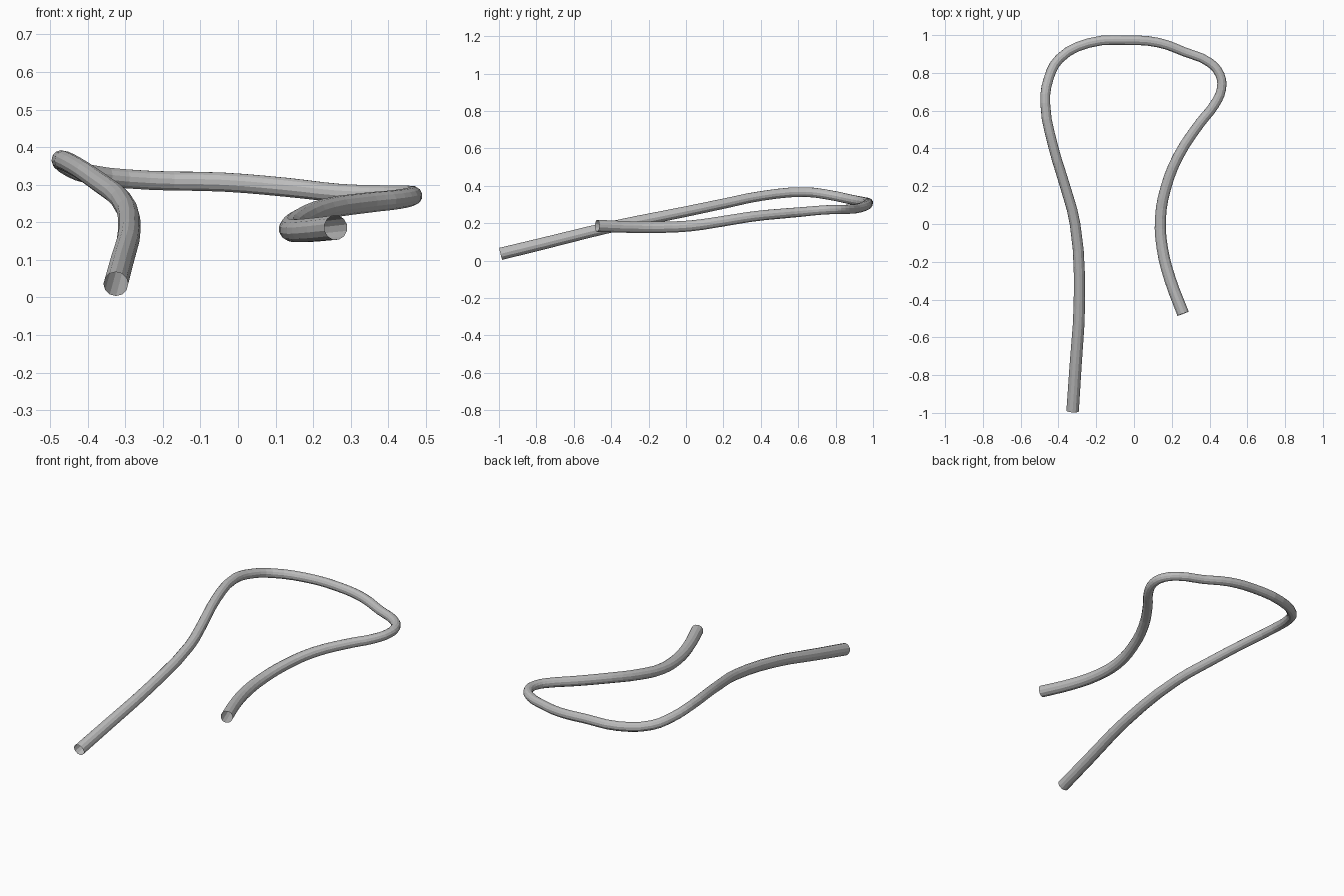
import bpy

# Centreline of the bent tube: x, y, z, radius
path = [
    (-0.325, -0.99, 0.036, 0.033),
    (-0.310, -0.76, 0.092, 0.032),
    (-0.289, -0.40, 0.180, 0.030),
    (-0.312, 0.00, 0.262, 0.028),
    (-0.368, 0.21, 0.306, 0.027),
    (-0.425, 0.40, 0.345, 0.026),
    (-0.470, 0.64, 0.366, 0.026),
    (-0.452, 0.77, 0.350, 0.026),
    (-0.395, 0.875, 0.328, 0.026),
    (-0.240, 0.958, 0.312, 0.026),
    (-0.040, 0.973, 0.307, 0.026),
    (0.130, 0.960, 0.293, 0.026),
    (0.270, 0.910, 0.278, 0.025),
    (0.400, 0.855, 0.274, 0.025),
    (0.455, 0.790, 0.273, 0.025),
    (0.463, 0.715, 0.269, 0.025),
    (0.425, 0.630, 0.261, 0.026),
    (0.350, 0.535, 0.253, 0.027),
    (0.235, 0.360, 0.236, 0.028),
    (0.168, 0.190, 0.209, 0.029),
    (0.140, 0.030, 0.186, 0.030),
    (0.150, -0.130, 0.178, 0.031),
    (0.190, -0.290, 0.179, 0.032),
    (0.260, -0.475, 0.186, 0.033),
]

# Open-ended tube swept along the smooth path
curve = bpy.data.curves.new("bent_tube", "CURVE")
curve.dimensions = "3D"
curve.bevel_depth = 1.0
curve.bevel_resolution = 4
curve.resolution_u = 3
curve.use_fill_caps = False
spline = curve.splines.new("BEZIER")
spline.bezier_points.add(len(path) - 1)
for p, (x, y, z, r) in zip(spline.bezier_points, path):
    p.co = (x, y, z)
    p.radius = r
    p.handle_left_type = p.handle_right_type = "AUTO"
spline.use_smooth = False

tube = bpy.data.objects.new("bent_tube", curve)
bpy.context.collection.objects.link(tube)
bpy.context.view_layer.objects.active = tube
tube.select_set(True)
bpy.ops.object.convert(target="MESH")
tube = bpy.context.object

# Single plain grey
grey = bpy.data.materials.new("plain grey")
grey.diffuse_color = (0.5, 0.5, 0.5, 1)
tube.data.materials.clear()
tube.data.materials.append(grey)
